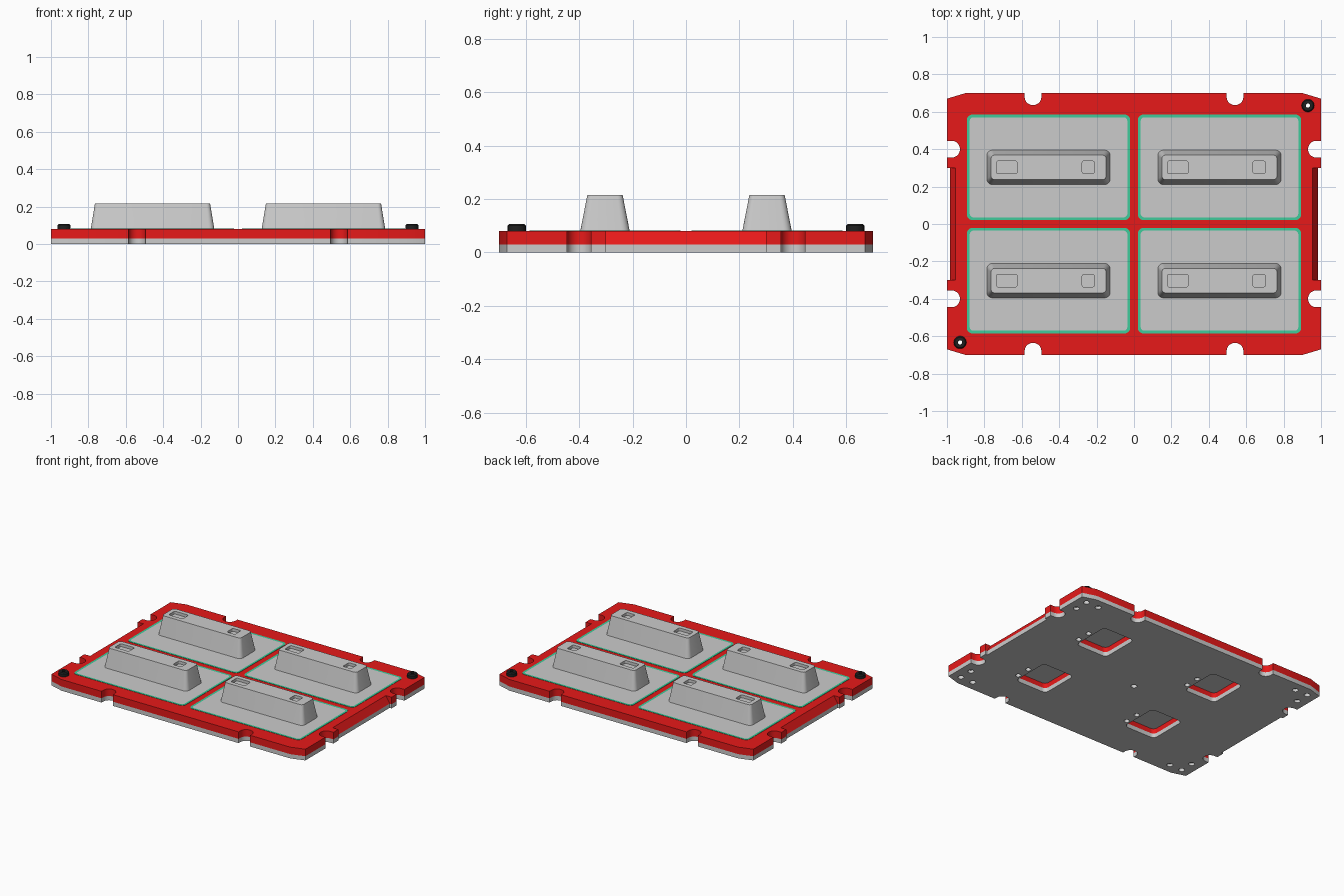
import bpy, bmesh, math

if "Cube" in bpy.data.objects:
    bpy.data.objects.remove(bpy.data.objects["Cube"])

def material(name, rgb):
    m = bpy.data.materials.new(name)
    m.diffuse_color = (*rgb, 1)
    m.use_nodes = True
    m.node_tree.nodes["Principled BSDF"].inputs["Base Color"].default_value = m.diffuse_color
    return m

RED = material("red", (0.8, 0.01, 0.01))
GREEN = material("green", (0.05, 0.6, 0.33))
BLACK = material("black", (0.015, 0.015, 0.015))

def arc(cx, cy, r, a0, a1, n):
    return [(cx + r * math.cos(math.radians(a0 + (a1 - a0) * i / n)),
             cy + r * math.sin(math.radians(a0 + (a1 - a0) * i / n))) for i in range(n + 1)]

def rounded(cx, cy, hx, hy, r, n=5):
    pts = []
    for k, (sx, sy) in enumerate([(1, 1), (-1, 1), (-1, -1), (1, -1)]):
        pts += arc(cx + sx * (hx - r), cy + sy * (hy - r), r, 90 * k, 90 * k + 90, n)
    return pts

def circle(cx, cy, r, n=20):
    return arc(cx, cy, r, 0, 360, n)[:-1]

def loft(name, sections, mat=None, ring=False):
    """Skin a list of (outline, z); ring joins last section back to the first."""
    bm = bmesh.new()
    loops = [[bm.verts.new((x, y, z)) for x, y in pts] for pts, z in sections]
    pairs = list(zip(loops, loops[1:])) + ([(loops[-1], loops[0])] if ring else [])
    for a, b in pairs:
        for i in range(len(a)):
            j = (i + 1) % len(a)
            bm.faces.new((a[i], a[j], b[j], b[i]))
    if not ring:
        bm.faces.new(loops[0][::-1])
        bm.faces.new(loops[-1])
    bmesh.ops.recalc_face_normals(bm, faces=bm.faces)
    me = bpy.data.meshes.new(name)
    bm.to_mesh(me)
    bm.free()
    ob = bpy.data.objects.new(name, me)
    bpy.context.collection.objects.link(ob)
    if mat:
        me.materials.append(mat)
    return ob

def cut(ob, outline, z0, z1):
    tool = loft("cutter", [(outline, z0), (outline, z1)])
    tool.hide_render = True
    mod = ob.modifiers.new("cut", 'BOOLEAN')
    mod.operation, mod.solver, mod.object = 'DIFFERENCE', 'EXACT', tool
    bpy.context.view_layer.objects.active = ob
    bpy.ops.object.modifier_apply(modifier=mod.name)
    bpy.data.objects.remove(tool)

def plate_outline(recess):
    q = [(recess, 0.30), (1, 0.30), (1, 0.355)]
    q += arc(0.975, 0.40, 0.045, 270, 90, 10)
    q += [(1, 0.445), (1, 0.67), (0.9, 0.70), (0.585, 0.70)]
    q += arc(0.54, 0.68, 0.045, 0, -180, 10)
    q += [(0.495, 0.70)]
    half = q + [(-x, y) for x, y in reversed(q)]
    return half + [(-x, -y) for x, y in half]

# Stacked plates with notched outline
base = loft("base_plate", [(plate_outline(0.985), 0), (plate_outline(0.985), 0.03)])
frame = loft("frame_plate", [(plate_outline(0.985), 0.03), (plate_outline(0.955), 0.08)], RED)

PANEL_BOTTOM, PANEL_TOP = 0.065, 0.082
for cx in (-0.457, 0.457):
    for cy in (-0.303, 0.303):
        outer = rounded(cx, cy, 0.4365, 0.2825, 0.03)
        inner = rounded(cx, cy, 0.4215, 0.2675, 0.02)
        # Panel pocket, window and blind holes
        cut(frame, outer, PANEL_BOTTOM, 0.2)
        window = rounded(cx + 0.05, cy + 0.01, 0.125, 0.14, 0.03)
        cut(frame, window, -0.1, 0.15)
        cut(base, window, -0.1, 0.15)
        for dy in (-0.07, 0.03):
            cut(base, circle(cx + 0.205, cy + dy, 0.018), -0.1, 0.02)
        # Gasket and panel
        loft("gasket", [(outer, PANEL_BOTTOM), (outer, PANEL_TOP),
                        (inner, PANEL_TOP), (inner, PANEL_BOTTOM)], GREEN, ring=True)
        loft("panel", [(inner, PANEL_BOTTOM), (inner, PANEL_TOP)])
        # Tapered block with two recesses on top
        block = loft("raised_block", [(rounded(cx, cy, 0.33, 0.092, 0.03), PANEL_TOP),
                                      (rounded(cx, cy, 0.308, 0.066, 0.02), 0.215)])
        cut(block, rounded(cx - 0.223, cy, 0.055, 0.034, 0.01), 0.195, 0.3)
        cut(block, rounded(cx + 0.212, cy, 0.032, 0.034, 0.01), 0.195, 0.3)

# Corner and centre holes in the underside
cut(base, circle(0, 0, 0.02), -0.1, 0.02)
for sx in (-1, 1):
    for sy in (-1, 1):
        cut(base, circle(sx * 0.93, sy * 0.63, 0.02), -0.1, 0.1)
        cut(base, circle(sx * 0.93, sy * 0.53, 0.02), -0.1, 0.02)
        cut(base, circle(sx * 0.83, sy * 0.63, 0.02), -0.1, 0.02)

# Hollow locating studs at two opposite corners
for s in (-1, 1):
    x, y = s * 0.93, s * 0.633
    cut(frame, circle(x, y, 0.011), -0.1, 0.2)
    loft("stud", [(circle(x, y, 0.034), 0.08), (circle(x, y, 0.034), 0.1),
                  (circle(x, y, 0.028), 0.107), (circle(x, y, 0.011), 0.107),
                  (circle(x, y, 0.011), 0.08)], BLACK, ring=True)

bpy.ops.object.select_all(action='SELECT')
bpy.ops.object.shade_smooth_by_angle(angle=math.radians(30))
